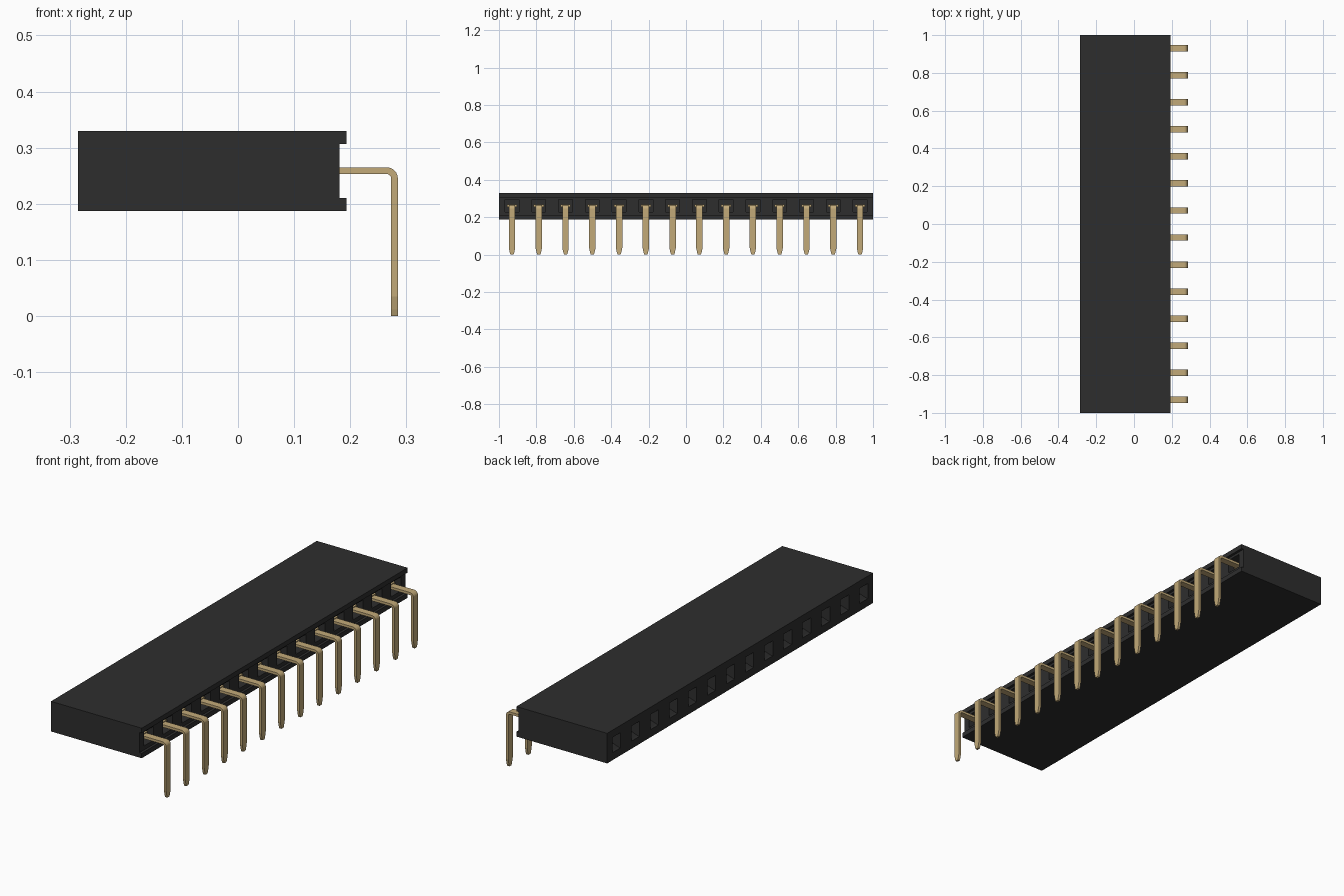
import bpy, bmesh, math

cube = bpy.data.objects.get("Cube")
if cube:
    bpy.data.objects.remove(cube, do_unlink=True)

PINS, PITCH = 14, 0.1431
PIN_Y = [(i - (PINS - 1) / 2) * PITCH for i in range(PINS)]
Z_MID = 0.259


def material(name, rgb):
    m = bpy.data.materials.new(name)
    m.use_nodes = True
    m.diffuse_color = (*rgb, 1)
    m.node_tree.nodes["Principled BSDF"].inputs["Base Color"].default_value = (*rgb, 1)
    return m


black = material("black plastic", (0.027, 0.027, 0.027))
gold = material("gold metal", (0.54, 0.40, 0.19))


def loft(bm, rings):
    """Skin a list of equal-length point rings and cap both ends."""
    rows = [[bm.verts.new(p) for p in ring] for ring in rings]
    n = len(rows[0])
    for a, b in zip(rows, rows[1:]):
        for i in range(n):
            bm.faces.new((a[i], a[(i + 1) % n], b[(i + 1) % n], b[i]))
    bm.faces.new(rows[0][::-1])
    bm.faces.new(rows[-1])


def finish(bm, name, mat):
    bmesh.ops.recalc_face_normals(bm, faces=bm.faces)
    me = bpy.data.meshes.new(name)
    bm.to_mesh(me)
    bm.free()
    ob = bpy.data.objects.new(name, me)
    bpy.context.collection.objects.link(ob)
    me.materials.append(mat)
    return ob


def rect(x, y, z, hy, hz):
    """Rectangle facing x with the given half sizes."""
    return [(x, y - hy, z - hz), (x, y + hy, z - hz),
            (x, y + hy, z + hz), (x, y - hy, z + hz)]


# Housing: a channelled profile run along the whole length
profile = [(-0.285, 0.187), (0.193, 0.187), (0.193, 0.210), (0.181, 0.210),
           (0.181, 0.307), (0.193, 0.307), (0.193, 0.330), (-0.285, 0.330)]
bm = bmesh.new()
loft(bm, [[(x, y, z) for x, z in profile] for y in (-1, 1)])
housing = finish(bm, "housing", black)

# Funnel-mouthed sockets on the left wall and pin pockets in the channel
bm = bmesh.new()
for y in PIN_Y:
    loft(bm, [rect(x, y, Z_MID, hy, hz) for x, hy, hz in
              ((-0.295, 0.032, 0.037), (-0.275, 0.030, 0.035),
               (-0.255, 0.018, 0.018), (-0.08, 0.018, 0.018))])
    loft(bm, [rect(x, y, 0.262, 0.037, 0.033) for x in (0.13, 0.20)])
cutter = finish(bm, "socket_cutter", black)
cutter.hide_render = True

cut = housing.modifiers.new("sockets", 'BOOLEAN')
cut.operation = 'DIFFERENCE'
cut.solver = 'EXACT'
cut.object = cutter
bpy.context.view_layer.objects.active = housing
bpy.ops.object.modifier_apply(modifier=cut.name)
bpy.data.objects.remove(cutter, do_unlink=True)

# Bent pin outline as (outer, inner, half width) stations
W = 0.017
stations = [((0.12, 0.265), (0.12, 0.253), W)]
for k in range(7):
    a = math.radians(90 - 15 * k)
    c, s = math.cos(a), math.sin(a)
    stations.append(((0.265 + 0.020 * c, 0.245 + 0.020 * s),
                     (0.265 + 0.008 * c, 0.245 + 0.008 * s), W))
stations += [((0.285, z), (0.273, z), w) for z, w in ((0.035, W), (0.012, 0.012), (0, 0.008))]

for n, y in enumerate(PIN_Y, 1):
    bm = bmesh.new()
    loft(bm, [[(o[0], y - w, o[1]), (o[0], y + w, o[1]),
               (i[0], y + w, i[1]), (i[0], y - w, i[1])] for o, i, w in stations])
    # Contact shoulder inside the pocket
    loft(bm, [rect(x, y, 0.262, 0.027, 0.007) for x in (0.145, 0.157)])
    pin = finish(bm, f"pin_{n:02d}", gold)
    pin.data.shade_flat()
